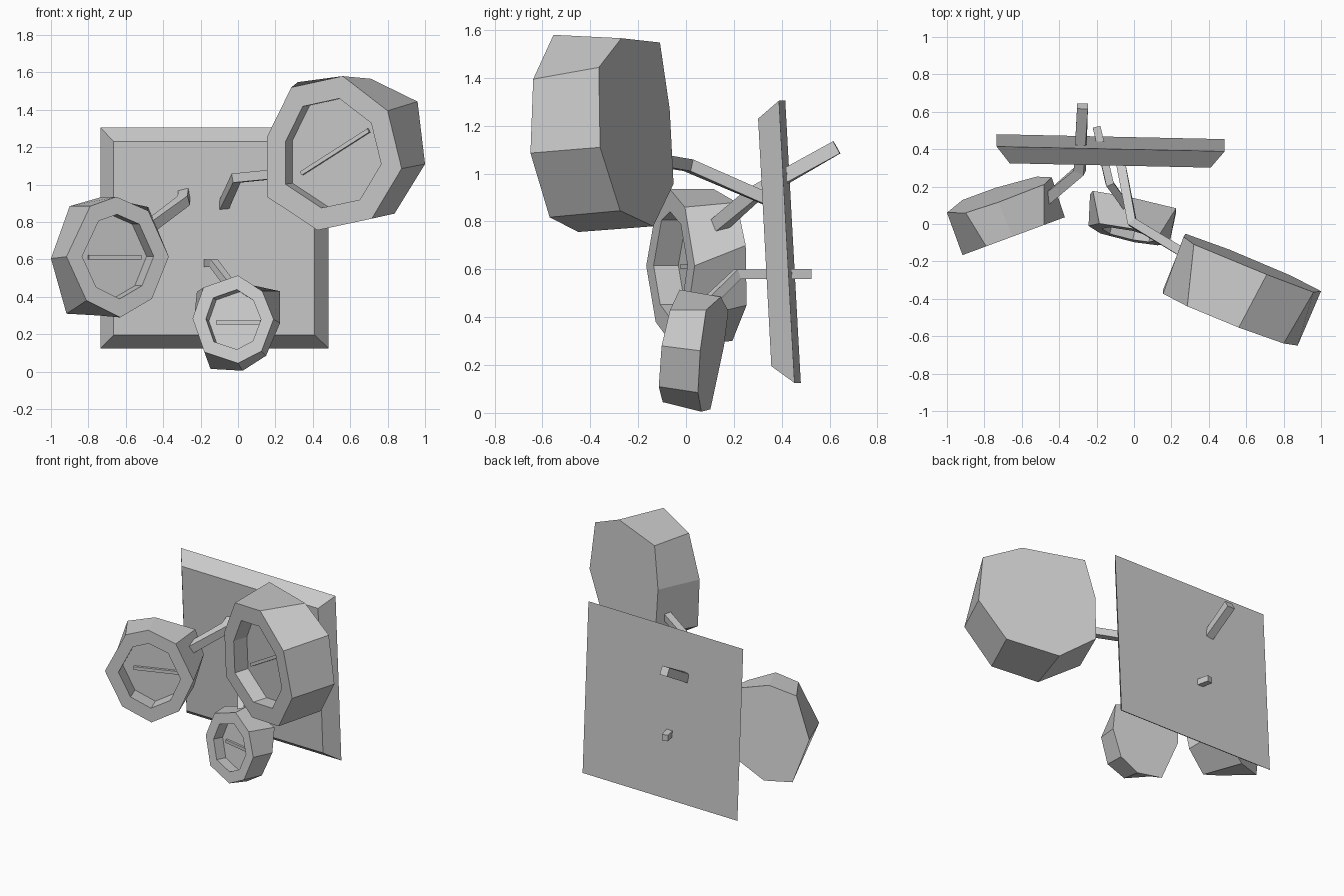
import bpy, bmesh
from mathutils import Vector

if "Cube" in bpy.data.objects:
    bpy.data.objects.remove(bpy.data.objects["Cube"])


def finish(name, bm):
    bmesh.ops.recalc_face_normals(bm, faces=bm.faces)
    me = bpy.data.meshes.new(name)
    bm.to_mesh(me)
    bm.free()
    ob = bpy.data.objects.new(name, me)
    bpy.context.collection.objects.link(ob)
    return ob


def loft(name, rings):
    """Skin a list of equal-sized closed rings and cap both ends."""
    bm = bmesh.new()
    vs = [[bm.verts.new(p) for p in ring] for ring in rings]
    n = len(rings[0])
    for a, b in zip(vs, vs[1:]):
        for i in range(n):
            j = (i + 1) % n
            bm.faces.new((a[i], a[j], b[j], b[i]))
    bm.faces.new(vs[0])
    bm.faces.new(vs[-1])
    return finish(name, bm)


def bar(name, path, width):
    """Square bar along a bent path."""
    pts = [Vector(p) for p in path]
    rings = []
    h = width / 2
    for i, p in enumerate(pts):
        dirs = [(b - a).normalized() for a, b in zip(pts[max(i - 1, 0):], pts[max(i - 1, 0) + 1:i + 2])]
        t = sum(dirs, Vector()).normalized()
        side = t.cross(Vector((0, 0, 1))).normalized()
        up = side.cross(t)
        rings.append([p + side * (sx * h) + up * (sz * h)
                      for sx, sz in ((-1, -1), (1, -1), (1, 1), (-1, 1))])
    return loft(name, rings)


def on_plane(outline, plane):
    """Project an (x, z) outline on the plane y = a + b*x + c*z."""
    a, b, c = plane
    return [Vector((x, a + b * x + c * z, z)) for x, z in outline]


def lamp_head(name, front, front_plane, back, back_plane, inset, depth, filament):
    f = on_plane(front, front_plane)
    bk = on_plane(back, back_plane)
    mid = sum(f, Vector()) / len(f)
    axis = Vector((-front_plane[1], 1, -front_plane[2])).normalized()
    rim = [mid + (p - mid) * inset for p in f]
    floor = [p + axis * depth for p in rim]
    loft(name, [bk, f, rim, floor])
    # thin filament resting on the recess floor
    ends = [p + Vector((0, depth * 1.0, 0)) for p in on_plane(filament, front_plane)]
    bar(name + "_filament", ends, 0.022)


# wall panel: bevelled slab, slightly tilted
panel_back = on_plane([(-.735, .125), (.485, .125), (.485, 1.305), (-.735, 1.305)],
                      (.471, -.0215, -.0551))
panel_front = on_plane([(-.665, .195), (.41, .195), (.41, 1.23), (-.665, 1.23)],
                       (.376, -.0215, -.0535))
loft("wall_panel", [panel_back, panel_front])

# large upper right head
lamp_head("large_head",
          [(.56, 1.58), (.80, 1.395), (.875, 1.086), (.715, .818),
           (.425, .756), (.155, .935), (.155, 1.255), (.285, 1.52)],
          (-.235, -.40, -.06),
          [(.71, 1.566), (.96, 1.444), (1.0, 1.11), (.837, .845),
           (.51, .78), (.275, .957), (.265, 1.27), (.32, 1.548)],
          (.123, -.41, -.065), .71, .10, [(.34, 1.06), (.70, 1.29)])

# medium left head
lamp_head("medium_head",
          [(-.917, .615), (-.79, .885), (-.65, .935), (-.48, .86),
           (-.37, .615), (-.46, .39), (-.63, .29), (-.81, .38)],
          (.173, .37, 0),
          [(-1.0, .605), (-.90, .885), (-.725, .935), (-.48, .88),
           (-.44, .70), (-.52, .45), (-.74, .30), (-.917, .31)],
          (.499, .36, -.13), .70, .11, [(-.80, .612), (-.52, .612)])

# small lower head
lamp_head("small_head",
          [(-.243, .285), (-.185, .45), (0, .515), (.13, .43),
           (.19, .28), (.126, .11), (0, .045), (-.18, .105)],
          (-.104, -.21, .15),
          [(-.235, .28), (-.22, .426), (-.03, .485), (.225, .43),
           (.225, .26), (.15, .085), (.025, .005), (-.147, .015)],
          (.069, -.21, .145), .68, .08, [(-.115, .262), (.12, .262)])

# bent arms joining heads and panel
bar("large_arm", [(.34, -.20, 1.07), (-.01, .01, 1.035), (-.08, .37, .88)], .05)
bar("medium_arm", [(-.48, .12, .77), (-.29, .285, .915), (-.275, .63, 1.11)], .058)
bar("small_arm", [(-.04, .09, .46), (-.13, .215, .58), (-.20, .52, .58)], .042)
